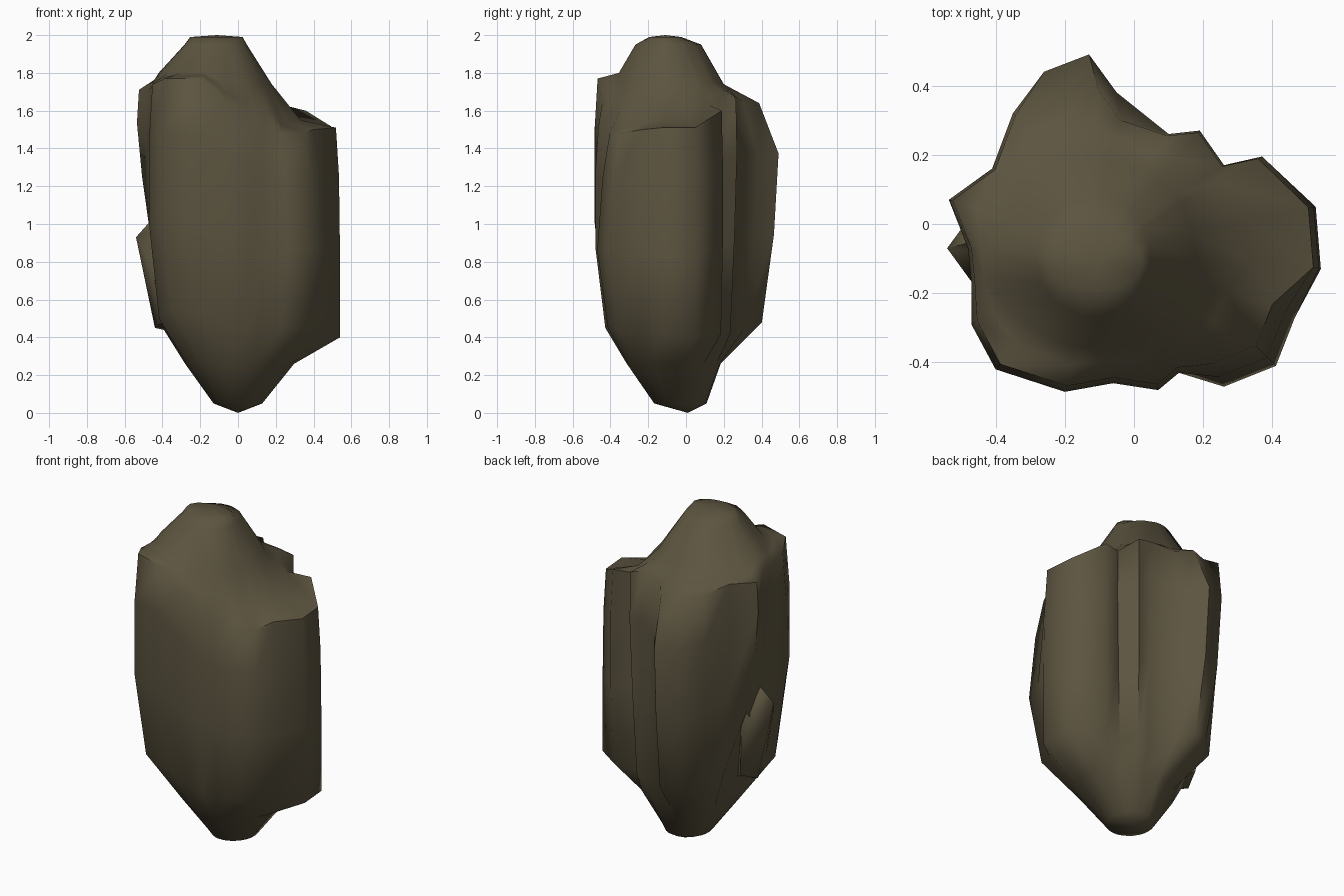
import bpy, bmesh, math

if "Cube" in bpy.data.objects:
    bpy.data.objects.remove(bpy.data.objects["Cube"])

stone = bpy.data.materials.new("brown_stone")
stone.diffuse_color = (0.107, 0.089, 0.051, 1)
stone.use_nodes = True
stone.node_tree.nodes["Principled BSDF"].inputs["Base Color"].default_value = stone.diffuse_color


def finish(bm, name, angle):
    bmesh.ops.recalc_face_normals(bm, faces=bm.faces[:])
    me = bpy.data.meshes.new(name)
    bm.to_mesh(me)
    bm.free()
    me.materials.append(stone)
    ob = bpy.data.objects.new(name, me)
    bpy.context.collection.objects.link(ob)
    bpy.ops.object.select_all(action='DESELECT')
    ob.select_set(True)
    bpy.context.view_layer.objects.active = ob
    bpy.ops.object.shade_smooth_by_angle(angle=math.radians(angle))
    return ob


# Outline of the boulder seen from above: x, y, bottom and top of the side wall
OUTLINE = [
    (-.48, -.07, .48, 1.72), (-.47, -.17, .48, 1.72), (-.47, -.29, .50, 1.74),
    (-.40, -.42, .55, 1.77), (-.20, -.485, .52, 1.77), (-.06, -.46, .46, 1.64),
    (.07, -.48, .45, 1.52), (.13, -.43, .42, 1.50), (.26, -.47, .45, 1.48),
    (.41, -.41, .45, 1.48), (.465, -.27, .42, 1.50), (.54, -.13, .40, 1.51),
    (.525, .05, .40, 1.51), (.37, .195, .42, 1.60), (.26, .17, .40, 1.60),
    (.19, .27, .42, 1.66), (.10, .26, .40, 1.68), (-.05, .38, .45, 1.65),
    (-.13, .49, .48, 1.64), (-.26, .44, .48, 1.64), (-.35, .32, .46, 1.68),
    (-.41, .16, .55, 1.70), (-.535, .07, .95, 1.71),
]


def oval(x, y, cx, cy, rx, ry, z):
    a = math.atan2((y - cy) / ry, (x - cx) / rx)
    return cx + rx * math.cos(a), cy + ry * math.sin(a), z


def wall_scales(x, y):
    """Outward scale of the four wall rings, by side of the boulder."""
    if x > .5:
        return 1, 1, .99, .96          # right side, straight
    if x > .2 and y < -.2:
        return .88, 1, .94, .86        # front right bulge
    if y > .35:
        return .82, .95, 1, .79        # back ridge
    if y < -.25:
        return .89, 1, 1, .965         # front
    if x > .3:
        return .95, 1, 1, .97
    return .87, .95, 1, .98


# Boulder body: a ring stack from the rounded foot to the small summit
bm = bmesh.new()
columns = []
for x, y, lo, hi in OUTLINE:
    wall = [(x * s, y * s, lo + (hi - lo) * f)
            for s, f in zip(wall_scales(x, y), (0, .4, .77, 1))]
    neck = oval(x, y, -.12, -.08, .30, .28, 1.80 if x < -.1 and y < 0 else 1.74)
    w = wall[-1]
    step = [w[i] + (neck[i] - w[i]) * .55 for i in range(3)]
    if x > .3:
        step[2] = hi + .04 if y < .1 else hi + .03   # right shelf stays low
    pts = [oval(x, y, 0, -.03, .13, .14, .05),
           oval(x, y, .01, -.065, .29, .25, .26),
           *wall, tuple(step), neck,
           oval(x, y, -.118, -.095, .165, .175, 1.95),
           oval(x, y, -.115, -.11, .14, .085, 1.99)]
    columns.append([bm.verts.new(p) for p in pts])
foot = bm.verts.new((0, .01, 0))
summit = bm.verts.new((-.11, -.11, 2.0))
for a, b in zip(columns, columns[1:] + columns[:1]):
    bm.faces.new((foot, b[0], a[0]))
    bm.faces.new((summit, a[-1], b[-1]))
    for i in range(len(a) - 1):
        bm.faces.new((a[i], b[i], b[i + 1], a[i + 1]))
finish(bm, "boulder_body", 60)

# Small bulge low on the left side
bm = bmesh.new()
for p in [(-.54, -.07, .93), (-.46, -.05, 1.02), (-.44, -.06, .45), (-.46, -.18, .80),
          (-.43, .08, .88), (-.3, -.05, .42), (-.3, -.1, 1.05), (-.40, .05, .5),
          (-.40, -.18, .48)]:
    bm.verts.new(p)
bmesh.ops.convex_hull(bm, input=bm.verts[:])
bmesh.ops.delete(bm, geom=[v for v in bm.verts if not v.link_faces], context='VERTS')
finish(bm, "left_bulge", 60)
